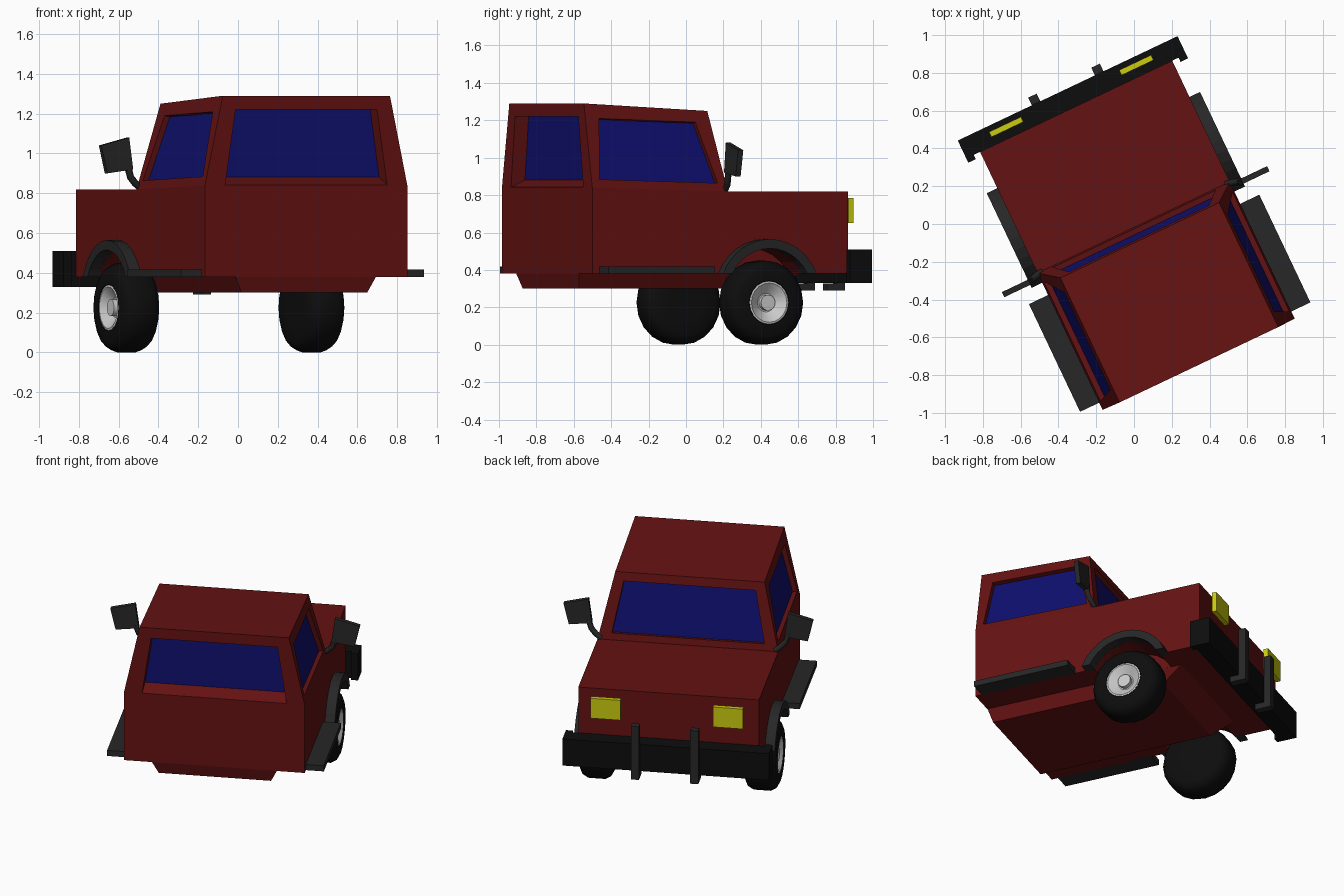
import bpy, bmesh, math
from mathutils import Vector, Matrix

if "Cube" in bpy.data.objects:
    bpy.data.objects.remove(bpy.data.objects["Cube"])


def material(name, rgb):
    m = bpy.data.materials.new(name)
    m.diffuse_color = (*rgb, 1)
    m.use_nodes = True
    m.node_tree.nodes["Principled BSDF"].inputs["Base Color"].default_value = m.diffuse_color
    return m


RED = material("red paint", (0.13, 0.006, 0.006))
BLUE = material("blue glass", (0.005, 0.005, 0.16))
YELLOW = material("yellow lamp", (0.6, 0.6, 0.005))
BLACK = material("black rubber", (0.004, 0.004, 0.004))
DARK = material("dark trim", (0.02, 0.02, 0.02))
SILVER = material("silver", (0.6, 0.6, 0.6))


def finish(name, bm, *mats):
    bmesh.ops.remove_doubles(bm, verts=bm.verts, dist=1e-5)
    bmesh.ops.recalc_face_normals(bm, faces=bm.faces)
    me = bpy.data.meshes.new(name)
    bm.to_mesh(me)
    bm.free()
    for m in mats:
        me.materials.append(m)
    ob = bpy.data.objects.new(name, me)
    bpy.context.collection.objects.link(ob)
    return ob


def prism(name, pts, a, b, mat, axis=0):
    """Extrude a 2D outline from a to b along an axis."""
    bm = bmesh.new()

    def put(p, d):
        c = list(p)
        c.insert(axis, d)
        return bm.verts.new(c)
    lo, hi = [put(p, a) for p in pts], [put(p, b) for p in pts]
    bm.faces.new(lo)
    bm.faces.new(hi)
    n = len(pts)
    for i in range(n):
        j = (i + 1) % n
        bm.faces.new((lo[i], lo[j], hi[j], hi[i]))
    return finish(name, bm, mat)


def rect(a0, a1, b0, b1):
    return [(a0, b0), (a1, b0), (a1, b1), (a0, b1)]


def arc(r, cy, cz, a0, a1, n):
    return [(cy + r * math.cos(math.radians(a0 + (a1 - a0) * i / n)),
             cz + r * math.sin(math.radians(a0 + (a1 - a0) * i / n))) for i in range(n + 1)]


def lathe(name, profile, center, side, mat, segs=20):
    """Spin (radius, offset) points about the x axis."""
    bm = bmesh.new()
    vs = [bm.verts.new((center[0] + side * a, center[1], center[2] + r)) for r, a in profile]
    es = [bm.edges.new(p) for p in zip(vs, vs[1:])]
    bmesh.ops.spin(bm, geom=vs + es, cent=center, axis=(1, 0, 0),
                   angle=math.tau, steps=segs)
    ob = finish(name, bm, mat)
    bpy.ops.object.select_all(action='DESELECT')
    ob.select_set(True)
    bpy.context.view_layer.objects.active = ob
    bpy.ops.object.shade_smooth_by_angle(angle=math.radians(35))
    return ob


# Lower body with wheel wells
W, WY = 0.563, 0.21
body = prism("body", [(-0.812, 0.38), (0.70, 0.38), (0.70, 0.82), (-0.01, 0.82), (-0.812, 0.84)], -W, W, RED)
for s in (-1, 1):
    cutter = prism("well_cutter", arc(0.25, WY, 0.265, 0, 345, 23), s * 0.39, s * 0.7, RED)
    cutter.hide_render = True
    mod = body.modifiers.new("well", 'BOOLEAN')
    mod.operation, mod.object, mod.solver = 'DIFFERENCE', cutter, 'EXACT'
    bpy.context.view_layer.objects.active = body
    bpy.ops.object.modifier_apply(modifier="well")
    bpy.data.objects.remove(cutter)

# Tapered floor pan
bm = bmesh.new()
bot = [bm.verts.new(p) for p in ((-.35, -.79, .30), (.35, -.79, .30), (.35, .36, .30), (-.35, .36, .30))]
top = [bm.verts.new(p) for p in ((-.39, -.81, .381), (.39, -.81, .381), (.39, .5, .381), (-.39, .5, .381))]
bm.faces.new(bot)
bm.faces.new(top)
for i in range(4):
    j = (i + 1) % 4
    bm.faces.new((bot[i], bot[j], top[j], top[i]))
finish("floor_pan", bm, RED)

# Cabin with recessed windows
bm = bmesh.new()
T = 0.465


def quad(pts, mat=0):
    bm.faces.new([bm.verts.new(p) for p in pts]).material_index = mat


def window(corners, opening, depth, lift=0):
    c = [Vector(p) for p in corners]
    o = [c[0].lerp(c[1], s).lerp(c[3].lerp(c[2], s), t) for s, t in opening]
    n = (c[1] - c[0]).cross(c[3] - c[0]).normalized()
    if n.dot(c[0] - Vector((0, -0.42, 1))) < 0:
        n = -n
    g = [p - n * depth for p in o]
    for k in (0, 1):
        g[k] = g[k].lerp(g[3 - k], lift)
    for i in range(4):
        j = (i + 1) % 4
        quad((c[i], c[j], o[j], o[i]))
        quad((o[i], o[j], g[j], g[i]))
    quad(g, 1)


def low(s, front):
    return (s * W, -0.01, 0.82) if front else (s * W, -0.812, 0.84)


def high(s, front):
    return (s * T, -0.085, 1.25) if front else (s * T, -0.815, 1.29)


for s in (-1, 1):
    window((low(s, 0), low(s, 1), high(s, 1), high(s, 0)),
           [(.06, .1), (.94, .1), (.88, .85), (.11, .83)], 0.03)
window((low(-1, 0), low(1, 0), high(1, 0), high(-1, 0)),
       [(.1, .005), (.9, .005), (.91, .845), (.09, .845)], 0.08, 0.1)
window((low(-1, 1), low(1, 1), high(1, 1), high(-1, 1)),
       [(.07, .1), (.93, .1), (.93, .87), (.07, .87)], 0.03)
for f in (low, high):
    quad((f(-1, 0), f(1, 0), f(1, 1), f(-1, 1)))
finish("cabin", bm, RED, BLUE)

# Wrap-around front bumper
B, E = 0.644, 0.60
prism("front_bumper", [(-B, .675), (-E, .675), (-E, .70), (E, .70), (E, .675), (B, .675), (B, .805), (-B, .805)],
      0.33, 0.51, BLACK, 2)

TYRE = [(.112, .09), (.118, .1), (.175, .1), (.205, .085), (.225, .05), (.225, -.05),
        (.205, -.085), (.175, -.1), (.1, -.1), (0, -.1)]
HUB = [(.115, .098), (.105, .1), (.05, .06), (.042, .06), (.042, .088), (0, .088)]

for s, side in ((-1, "left"), (1, "right")):
    # Front wheel
    c = (s * 0.515, WY, 0.225)
    lathe(side + "_tyre", TYRE, c, s, BLACK)
    lathe(side + "_hub", HUB, c, s, SILVER)
    # Wheel arch flare
    prism(side + "_arch", arc(.30, WY, .265, 22.5, 157.5, 12) + arc(.25, WY, .265, 152.6, 27.4, 12),
          s * 0.54, s * 0.625, DARK)
    # Running board
    prism(side + "_running_board", rect(-.77, -.139, .38, .418), s * 0.55, s * 0.675, DARK)
    # Headlight
    prism(side + "_headlight", rect(s * .288, s * .475, .65, .785), 0.745, 0.775, YELLOW, 1)
    # Bumper guard
    prism(side + "_bumper_guard", [(.745, .29), (.85, .29), (.85, .65), (.805, .65), (.805, .328), (.745, .328)],
          s * 0.16, s * 0.21, DARK)
    # Door mirror and its stalk
    prism(side + "_mirror", [(s * .777, 1.04), (s * .622, 1.08), (s * .60, .92), (s * .744, .90)],
          -0.05, -0.02, DARK, 1)
    cu = bpy.data.curves.new(side + "_mirror_stalk", 'CURVE')
    cu.dimensions, cu.bevel_depth, cu.bevel_resolution, cu.use_fill_caps = '3D', 0.018, 1, True
    sp = cu.splines.new('POLY')
    pts = [(.54, -.015, .825), (.575, -.02, .85), (.605, -.03, .88), (.625, -.035, .94)]
    sp.points.add(len(pts) - 1)
    for p, (x, y, z) in zip(sp.points, pts):
        p.co = (s * x, y, z, 1)
    cu.materials.append(DARK)
    bpy.context.collection.objects.link(bpy.data.objects.new(side + "_mirror_stalk", cu))

# Turn the whole truck to its resting heading
M = Matrix.Translation((-0.006, -0.009, 0)) @ Matrix.Rotation(math.radians(25.4), 4, 'Z')
for ob in bpy.context.scene.objects:
    ob.matrix_world = M
